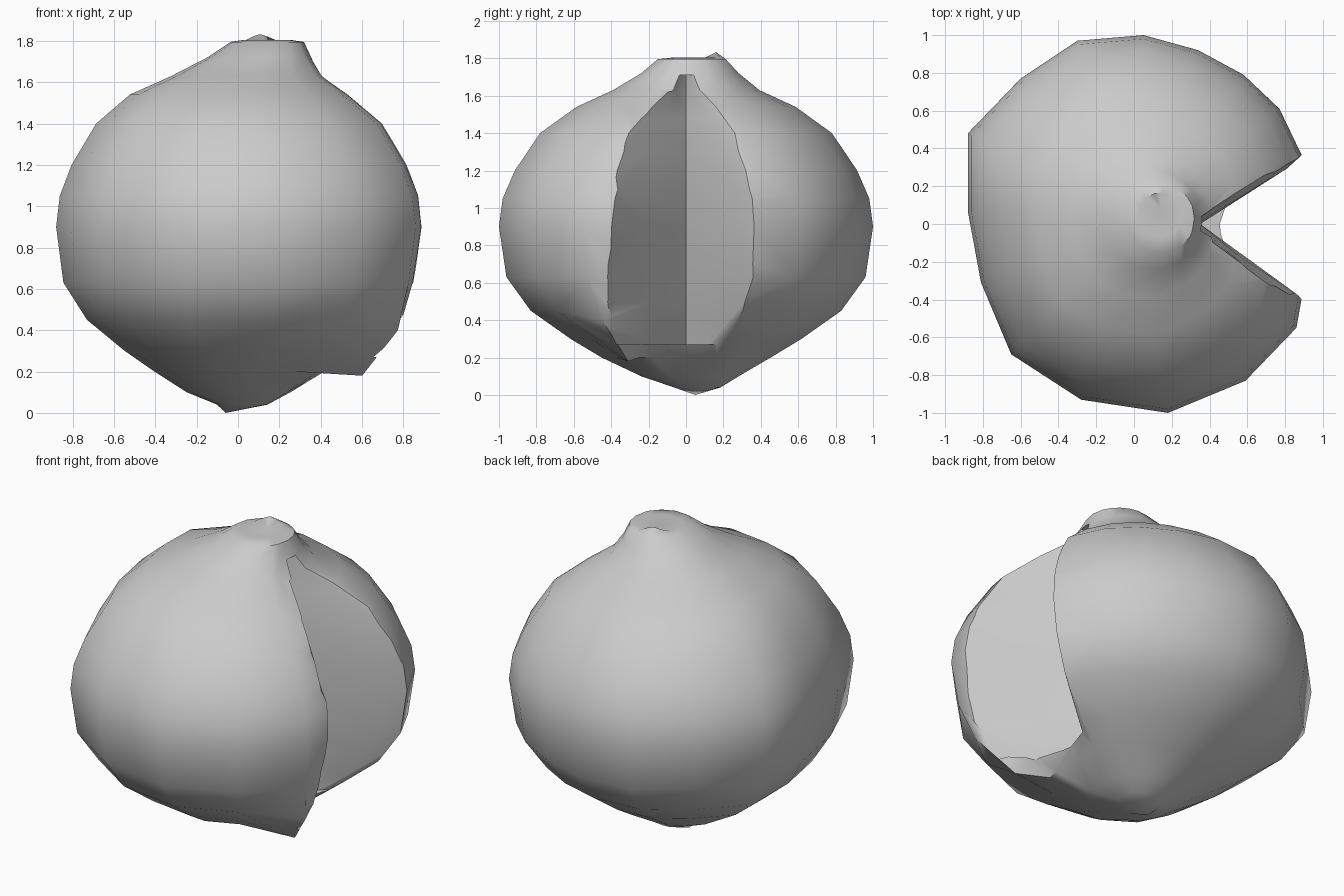
import bpy, bmesh
from mathutils import Vector

if "Cube" in bpy.data.objects:
    bpy.data.objects.remove(bpy.data.objects["Cube"])

# Irregular horizontal outline of the bulb at its widest height
OUTLINE = [(.93, 0), (.89, .36), (.77, .61), (.58, .79), (.34, .92), (.05, 1), (-.3, .97),
           (-.6, .77), (-.88, .48), (-.88, .07), (-.81, -.31), (-.65, -.69), (-.28, -.93),
           (.18, -1), (.59, -.83), (.86, -.55), (.89, -.38)]
# Height, scale, centre x, centre y
RINGS = [(.04, .13, .02, .06), (.10, .27, 0, .02), (.20, .46, .01, 0), (.30, .62, 0, 0),
         (.45, .83, 0, 0), (.63, .96, 0, 0), (.90, 1, 0, 0), (1.05, .98, 0, 0),
         (1.20, .915, 0, 0), (1.40, .78, 0, 0), (1.54, .59, 0, 0), (1.63, .40, .04, 0),
         (1.72, .27, .10, .02), (1.795, .19, .14, .03), (1.805, .12, .14, .05)]


def make_object(name, bm):
    bmesh.ops.recalc_face_normals(bm, faces=bm.faces)
    me = bpy.data.meshes.new(name)
    bm.to_mesh(me)
    bm.free()
    ob = bpy.data.objects.new(name, me)
    bpy.context.collection.objects.link(ob)
    return ob


def loft(bm, rows):
    for a, b in zip(rows, rows[1:]):
        for i in range(len(a)):
            j = (i + 1) % len(a)
            bm.faces.new((a[i], a[j], b[j], b[i]))


def fan(bm, row, tip):
    v = bm.verts.new(tip)
    for i in range(len(row)):
        bm.faces.new((row[i], row[(i + 1) % len(row)], v))


# Bulb body with dished neck and root tip
bm = bmesh.new()
rows = []
for z, s, cx, cy in RINGS:
    row = []
    for x, y in OUTLINE:
        p = Vector((x, y))
        p = p.lerp(p.normalized() * .95, max(0, 1 - s * 1.5))
        row.append(bm.verts.new((cx + p.x * s, cy + p.y * s, z)))
    rows.append(row)
loft(bm, rows)
fan(bm, rows[0], (-.06, .05, 0))
fan(bm, rows[-1], (.14, .08, 1.79))
# Uneven rim
for i, dz in ((5, .015), (6, .028), (7, .015)):
    rows[-1][i].co.z += dz
# Hollow below the opening, and the drooping corner of the skin beside it
rows[2][0].co.x -= .04
rows[3][0].co.x -= .10
rows[4][0].co.x -= .06
rows[3][15].co += Vector((.07, .03, -.12))
rows[4][15].co += Vector((.06, .01, -.05))
body = make_object("bulb", bm)

# Missing clove: height, seam x, surface x, left and right half widths
CLOVE = [(.27, .22, .50, .24, .15), (.36, .26, .64, .32, .25), (.50, .29, .76, .38, .31),
         (.70, .32, .86, .42, .36), (.90, .34, .89, .40, .37), (1.1, .35, .86, .37, .35),
         (1.3, .35, .75, .33, .28), (1.48, .33, .58, .22, .19), (1.62, .30, .42, .10, .09),
         (1.71, .27, .34, .03, .02)]
bm = bmesh.new()
rows = []
for z, xa, xs, wl, wr in CLOVE:
    d = xs - xa
    kl = (1.3 - xa) / d
    # the right rim flares into a lip
    flare = wr + (1.3 - xs) * .9
    rows.append([bm.verts.new(p) for p in (
        (xa, 0, z), (xa + d * .5, -wl * .5, z), (1.3, -wl * kl, z),
        (1.3, flare, z), (xs - d * .14, wr * .8, z))])
loft(bm, rows)
bm.faces.new(rows[0])
bm.faces.new(rows[-1])
cutter = make_object("clove_cutter", bm)
cutter.hide_render = True

mod = body.modifiers.new("opening", 'BOOLEAN')
mod.operation = 'DIFFERENCE'
mod.solver = 'EXACT'
mod.object = cutter
bpy.context.view_layer.objects.active = body
body.select_set(True)
bpy.ops.object.modifier_apply(modifier=mod.name)
bpy.data.objects.remove(cutter)
bpy.ops.object.shade_smooth_by_angle(angle=.8)
